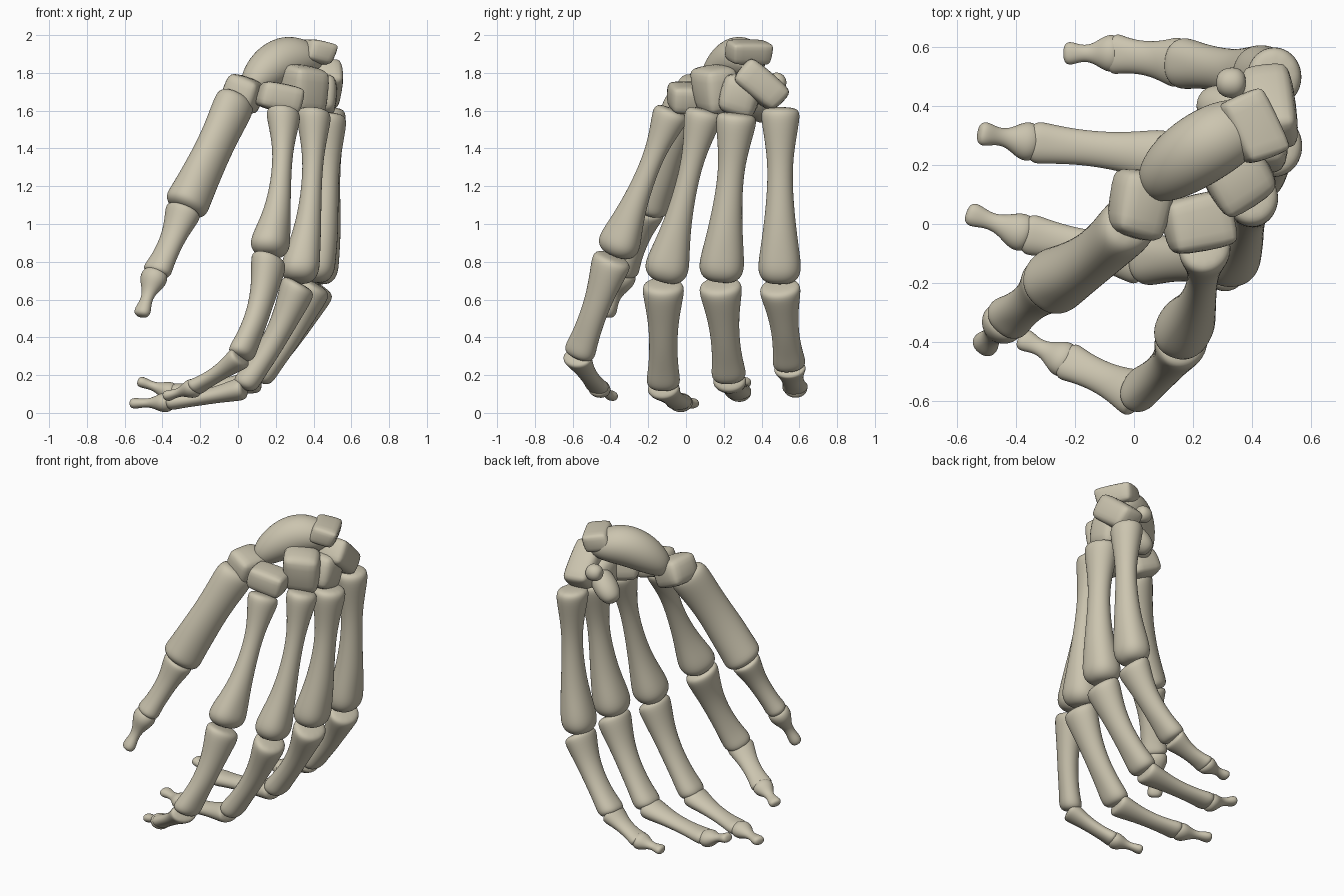
import bpy, bmesh, math, random
from mathutils import Vector, Euler

random.seed(4)
if "Cube" in bpy.data.objects:
    bpy.data.objects.remove(bpy.data.objects["Cube"])

ivory = bpy.data.materials.new("bone_ivory")
ivory.use_nodes = True
COLOUR = (0.60, 0.555, 0.43, 1)
ivory.diffuse_color = COLOUR
ivory.node_tree.nodes["Principled BSDF"].inputs["Base Color"].default_value = COLOUR

# Outlines along a bone: (position along length, relative radius)
METACARPAL = [(0, .7), (.03, .95), (.1, .88), (.3, .58), (.5, .62), (.7, .8),
              (.85, .98), (.93, 1.03), (.98, .8), (1, .4)]
SLIM_METACARPAL = [(0, .65), (.03, .92), (.1, .82), (.28, .5), (.5, .52), (.7, .7),
                   (.85, .95), (.93, 1.05), (.98, .8), (1, .4)]
THUMB_BASE = [(0, .6), (.04, .88), (.12, .92), (.3, .84), (.5, .82), (.7, .88),
              (.88, 1), (.95, 1.05), (.99, .8), (1, .4)]
PHALANX = [(0, .7), (.03, 1.03), (.12, .98), (.35, .73), (.6, .66),
           (.82, .74), (.93, .84), (.98, .7), (1, .35)]
FINGERTIP = [(0, .5), (.06, .95), (.2, 1), (.32, .85), (.5, .48), (.68, .42),
             (.85, .62), (.96, .58), (1, .25)]
LUMP = [(0, .3), (.06, .65), (.25, .95), (.5, 1.05), (.75, 1), (.94, .7), (1, .3)]


def finish(name, bm, levels):
    bmesh.ops.recalc_face_normals(bm, faces=bm.faces)
    mesh = bpy.data.meshes.new(name)
    bm.to_mesh(mesh)
    bm.free()
    mesh.materials.append(ivory)
    for p in mesh.polygons:
        p.use_smooth = True
    obj = bpy.data.objects.new(name, mesh)
    bpy.context.collection.objects.link(obj)
    mod = obj.modifiers.new("smooth", 'SUBSURF')
    mod.levels = mod.render_levels = levels
    return obj


def bone(name, a, b, radius, profile, hinge=(0, 1, 0), depth=.9, bow=(0, 0, 0),
         groove=.14, flare=0, sides=12):
    """Loft oval rings from a to b; the far end gets a saddle groove and a
    flare on the palm side."""
    a, b, bow = Vector(a), Vector(b), Vector(bow)
    axis = (b - a).normalized()
    u = Vector(hinge)
    u = (u - axis * u.dot(axis)).normalized()
    v = axis.cross(u)
    bm = bmesh.new()
    rings = []
    for t, w in profile:
        centre = a.lerp(b, t) + bow * math.sin(math.pi * t)
        ring = []
        for i in range(sides):
            ang = 2 * math.pi * i / sides
            c, s = math.cos(ang), math.sin(ang)
            r = radius * w * 1.05
            if t > .8:
                r *= 1 - groove * abs(s) ** 5 + flare * max(0, -s)
            ring.append(bm.verts.new(centre + u * c * r + v * s * r * depth))
        rings.append(ring)
    for lo, hi in zip(rings, rings[1:]):
        for i in range(sides):
            j = (i + 1) % sides
            bm.faces.new((lo[i], lo[j], hi[j], hi[i]))
    bm.faces.new(rings[0])
    bm.faces.new(rings[-1])
    return finish(name, bm, 2)


def block(name, centre, size, turn=(0, 0, 0)):
    """Chunky wrist bone: an uneven box with generously rounded edges."""
    bm = bmesh.new()
    bmesh.ops.create_cube(bm, size=1)
    rot = Euler([math.radians(d) for d in turn])
    for vert in bm.verts:
        p = Vector([c * s * random.uniform(.85, 1.1) for c, s in zip(vert.co, size)])
        p.rotate(rot)
        vert.co = p + Vector(centre)
    bmesh.ops.bevel(bm, geom=bm.edges[:], offset=min(size) * .26, segments=2,
                    profile=.5, affect='EDGES')
    return finish(name, bm, 1)


# Fingers: wrist joint, knuckle, middle joint, end joint, tip
fingers = {
    "index": ([(.24, -.07, 1.61), (.165, -.385, .83), (.005, -.575, .29),
               (-.24, -.46, .13), (-.39, -.385, .085)],
              (.4, .8, -.2), .108, SLIM_METACARPAL),
    "middle": ([(.4, .1, 1.61), (.325, -.12, .69), (.02, -.12, .13),
                (-.38, -.03, .055), (-.57, .04, .05)],
               (0, 1, 0), .112, SLIM_METACARPAL),
    "ring": ([(.475, .27, 1.59), (.405, .18, .69), (.1, .23, .17),
              (-.36, .28, .11), (-.53, .31, .17)], (0, 1, 0), .115, METACARPAL),
    "little": ([(.475, .5, 1.62), (.43, .495, .68), (.14, .55, .235),
                (-.08, .58, .13), (-.24, .58, .11)], (0, 1, 0), .11, METACARPAL),
}
# Part, outline, radius scale, depth, bow, overlap at the start, palm flare
parts = [("metacarpal", None, 1, .92, (.025, 0, 0), 0, .18),
         ("proximal_phalanx", PHALANX, .97, .86, (.03, 0, -.01), 0, 0),
         ("middle_phalanx", PHALANX, .76, .7, (0, 0, -.01), .02, 0),
         ("fingertip", FINGERTIP, .58, .8, (0, 0, 0), .035, 0)]
for finger, (joints, hinge, r, knuckle_outline) in fingers.items():
    for part, a, b in zip(parts, joints, joints[1:]):
        name, profile, scale, depth, bow, overlap, flare = part
        a, b = Vector(a), Vector(b)
        start = a - (b - a).normalized() * overlap
        bone(f"{finger}_{name}", start, b, r * scale, profile or knuckle_outline,
             hinge, depth, bow, flare=flare)

# Thumb
thumb = [(0, .02, 1.68), (-.29, -.205, 1.07), (-.44, -.33, .73), (-.515, -.42, .51)]
thumb_parts = [("metacarpal", THUMB_BASE, .108, 1.2, (.01, -.02, .01), 0),
               ("proximal_phalanx", PHALANX, .098, .9, (.01, 0, 0), .015),
               ("fingertip", FINGERTIP, .075, .9, (0, 0, 0), .03)]
for (part, profile, r, depth, bow, overlap), a, b in zip(thumb_parts, thumb, thumb[1:]):
    a, b = Vector(a), Vector(b)
    start = a - (b - a).normalized() * overlap
    bone(f"thumb_{part}", start, b, r, profile, (1, -.8, 0), depth, bow)

# Wrist bones
bone("scaphoid", (.04, .12, 1.72), (.43, .37, 1.88), .118, LUMP,
     (-.5, .8, 0), 1, (-.01, .01, .065), 0)
block("lunate", (.405, .325, 1.91), (.17, .25, .13), (0, 15, 25))
block("triquetrum", (.46, .4, 1.74), (.18, .3, .18), (-40, 0, 5))
block("hamate", (.42, .29, 1.68), (.22, .22, .24), (-15, 0, 0))
bone("hamate_hook", (.42, .35, 1.72), (.23, .42, 1.56), .075, LUMP, groove=0)
bone("pisiform", (.28, .48, 1.75), (.38, .48, 1.75), .05, LUMP, depth=1, groove=0)
block("capitate", (.35, .16, 1.71), (.23, .22, .27), (10, 0, 30))
block("trapezoid", (.22, 0, 1.67), (.25, .21, .16), (0, 15, 10))
block("trapezium", (.02, .07, 1.69), (.21, .24, .19), (0, 20, -10))
